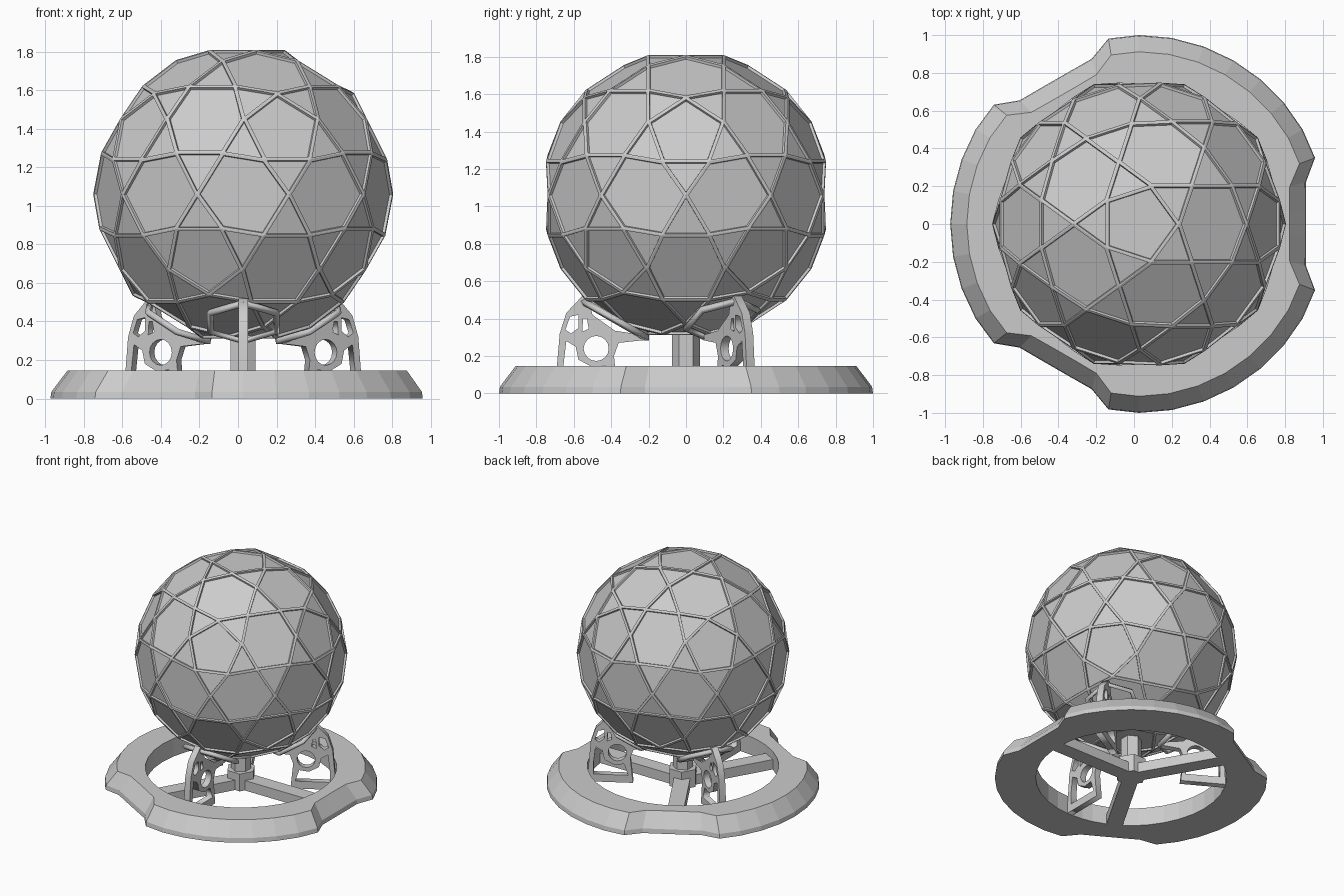
import bpy, bmesh
from math import sin, cos, pi, radians, atan2
from mathutils import Vector, Matrix

if "Cube" in bpy.data.objects:
    bpy.data.objects.remove(bpy.data.objects["Cube"])

CX = 0.027                       # shared vertical axis of ball and base
BALL = Vector((CX, 0, 1.06))
R = 0.778


def finish(name, bm):
    bmesh.ops.recalc_face_normals(bm, faces=bm.faces)
    me = bpy.data.meshes.new(name)
    bm.to_mesh(me)
    bm.free()
    ob = bpy.data.objects.new(name, me)
    bpy.context.collection.objects.link(ob)
    return ob


def prism(name, pts, z0, z1, mat=Matrix()):
    bm = bmesh.new()
    f = bm.faces.new([bm.verts.new((x, y, z0)) for x, y in pts])
    r = bmesh.ops.extrude_face_region(bm, geom=[f])
    bmesh.ops.translate(bm, vec=(0, 0, z1 - z0),
                        verts=[v for v in r['geom'] if isinstance(v, bmesh.types.BMVert)])
    bm.transform(mat)
    return finish(name, bm)


def ngon(n, r, cx=0, cy=0, a0=0):
    return [(cx + r * cos(a0 + 2 * pi * i / n), cy + r * sin(a0 + 2 * pi * i / n)) for i in range(n)]


def curve(name, loops, dims, mat=Matrix(), extrude=0.0, bevel=0.0):
    cu = bpy.data.curves.new(name, 'CURVE')
    cu.dimensions = dims
    if dims == '2D':
        cu.fill_mode = 'BOTH'
    cu.extrude, cu.bevel_depth, cu.bevel_resolution = extrude, bevel, 0
    for pts in loops:
        s = cu.splines.new('POLY')
        s.points.add(len(pts) - 1)
        for p, c in zip(s.points, pts):
            p.co = (*c, 0, 1) if len(c) == 2 else (*c, 1)
        s.use_cyclic_u = True
    ob = bpy.data.objects.new(name, cu)
    ob.matrix_world = mat
    bpy.context.collection.objects.link(ob)
    bpy.ops.object.select_all(action='DESELECT')
    ob.select_set(True)
    bpy.context.view_layer.objects.active = ob
    bpy.ops.object.convert(target='MESH')
    return ob


# Ball: geodesic sphere cut to its edge midpoints (pentagons, hexagons, triangles)
ico = bmesh.new()
bmesh.ops.create_icosphere(ico, subdivisions=2, radius=1)
bm = bmesh.new()
mid = {e: bm.verts.new(((e.verts[0].co + e.verts[1].co) / 2).normalized() * R + BALL) for e in ico.edges}
for f in ico.faces:
    bm.faces.new([mid[e] for e in f.edges])
for v in ico.verts:
    n = v.co.normalized()
    u = n.orthogonal().normalized()
    w = n.cross(u)
    ring = sorted(v.link_edges, key=lambda e: atan2((mid[e].co - BALL).dot(w), (mid[e].co - BALL).dot(u)))
    bm.faces.new([mid[e] for e in ring])
ico.free()
bmesh.ops.recalc_face_normals(bm, faces=bm.faces)
# Raised bars around sunken panels
panels = list(bm.faces)
bmesh.ops.inset_individual(bm, faces=panels, thickness=0.015, depth=0)
bmesh.ops.inset_individual(bm, faces=panels, thickness=0.004, depth=-0.014)
finish("faceted_ball", bm)

# Base ring with three notches
outline = []
for k in range(3):
    a = 120 * k
    outline += [(a - 20.6, 0.995), (a - 14, 0.91), (a - 5, 0.887), (a + 5, 0.887), (a + 14, 0.91), (a + 20.6, 0.995)]
    outline += [(a + d, 1.0) for d in range(30, 91, 10)]
bm = bmesh.new()
rows = []
for fn, z in ((lambda r: r, 0), (lambda r: r - 0.005, 0.035), (lambda r: r - 0.088, 0.145),
              (lambda r: 0.70, 0.145), (lambda r: 0.70, 0)):
    rows.append([bm.verts.new((CX + fn(r) * cos(radians(a)), fn(r) * sin(radians(a)), z)) for a, r in outline])
n = len(outline)
for j in range(5):
    p, q = rows[j], rows[(j + 1) % 5]
    for i in range(n):
        bm.faces.new((p[i], p[(i + 1) % n], q[(i + 1) % n], q[i]))
finish("base_ring", bm)

# Hub and spokes
prism("hub_collar", ngon(6, 0.11, CX), 0, 0.14)
prism("hub_post", ngon(6, 0.075, CX, 0, pi / 6), 0.1, 0.32)
for k in range(3):
    m = Matrix.Translation((CX, 0, 0)) @ Matrix.Rotation(2 * pi * k / 3, 4, 'Z')
    prism("spoke", [(0, -0.06), (0.72, -0.06), (0.72, 0.06), (0, 0.06)], 0, 0.08, m)

# Pierced leg plate in (radius, height)
leg = [[(0.70, 0), (0.69, 0.15), (0.675, 0.32), (0.64, 0.43), (0.555, 0.52), (0.525, 0.515),
        (0.50, 0.42), (0.38, 0.335), (0.22, 0.31), (0.22, 0.285), (0.36, 0.27), (0.385, 0.20), (0.365, 0)],
       ngon(16, 0.067, 0.48, 0.24),
       [(0.615, 0.32), (0.645, 0.34), (0.62, 0.41), (0.575, 0.42), (0.575, 0.35)],
       [(0.52, 0.345), (0.555, 0.33), (0.55, 0.40), (0.53, 0.40)],
       [(0.655, 0.06), (0.655, 0.15), (0.64, 0.28), (0.59, 0.25), (0.575, 0.18), (0.50, 0.14),
        (0.43, 0.15), (0.40, 0.06)]]
for az in (30, 150, 270):
    a = radians(az)
    rad, up = Vector((cos(a), sin(a), 0)), Vector((0, 0, 1))
    tan = rad.cross(up)
    m = Matrix((rad, up, tan)).transposed().to_4x4()
    m.translation = (CX, 0, 0)
    curve("leg", [leg[0]] + leg[1:], '2D', m, extrude=0.025)
    # Hexagonal cradle loop hugging the underside of the ball
    t = radians(30)
    d = rad * sin(t) - up * cos(t)
    out = rad * cos(t) + up * sin(t)
    w = radians(14.5)
    loop = [BALL + 0.792 * (d * cos(w) + sin(w) * (out * cos(b * pi / 3) + tan * sin(b * pi / 3))) for b in range(6)]
    curve("cradle_loop", [[tuple(p) for p in loop]], '3D', bevel=0.02)
